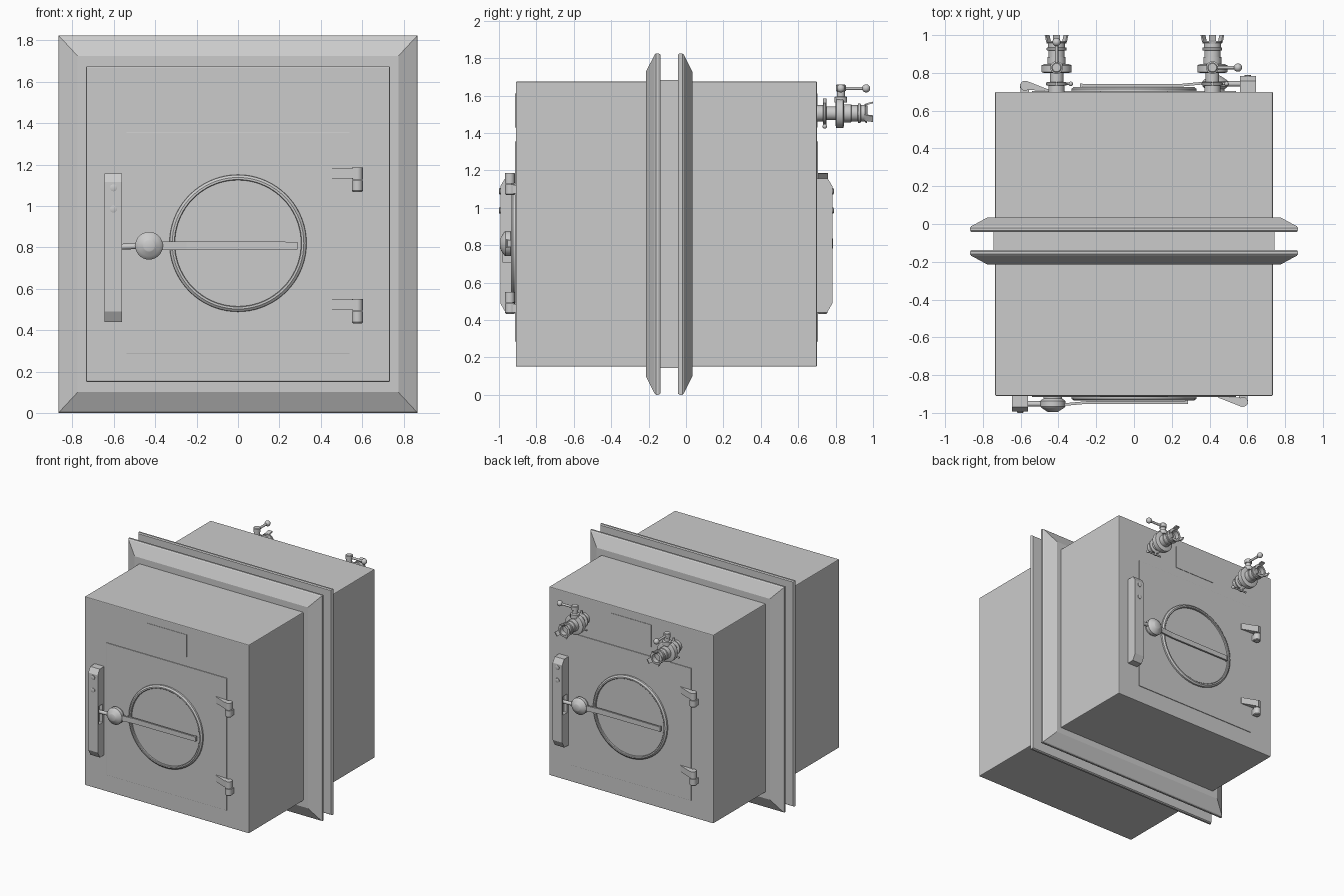
import bpy, bmesh, math
from mathutils import Vector, Matrix

if "Cube" in bpy.data.objects:
    bpy.data.objects.remove(bpy.data.objects["Cube"])


def finish(name, bm, smooth=False, bevel=0.0):
    if bevel:
        bmesh.ops.bevel(bm, geom=bm.edges[:], offset=bevel, segments=2, profile=0.5, affect='EDGES')
    bmesh.ops.remove_doubles(bm, verts=bm.verts[:], dist=1e-6)
    bmesh.ops.recalc_face_normals(bm, faces=bm.faces[:])
    me = bpy.data.meshes.new(name)
    bm.to_mesh(me)
    bm.free()
    ob = bpy.data.objects.new(name, me)
    bpy.context.collection.objects.link(ob)
    if smooth:
        bpy.ops.object.select_all(action='DESELECT')
        bpy.context.view_layer.objects.active = ob
        ob.select_set(True)
        bpy.ops.object.shade_smooth_by_angle(angle=math.radians(35))
    return ob


def box(name, x, y, z, bevel=0.0):
    bm = bmesh.new()
    c = [(a + b) / 2 for a, b in (x, y, z)]
    s = [abs(b - a) for a, b in (x, y, z)]
    bmesh.ops.create_cube(bm, size=1, matrix=Matrix.Translation(c) @ Matrix.Diagonal((*s, 1)))
    return finish(name, bm, bevel=bevel)


def loft(name, rings, closed=False, smooth=False):
    """Skin successive rings of points; cap the ends unless closed."""
    bm = bmesh.new()
    vs = [[bm.verts.new(p) for p in r] for r in rings]
    n = len(vs[0])
    for i in range(len(vs) if closed else len(vs) - 1):
        a, b = vs[i], vs[(i + 1) % len(vs)]
        for j in range(n):
            bm.faces.new((a[j], a[(j + 1) % n], b[(j + 1) % n], b[j]))
    if not closed:
        bm.faces.new(vs[0])
        bm.faces.new(vs[-1])
    return finish(name, bm, smooth)


def lathe(name, profile, loc, axis, seg=32, closed=False):
    """Turn (radius, height) points about an axis through loc."""
    q = Vector(axis).to_track_quat('Z', 'Y')
    ang = [2 * math.pi * k / seg for k in range(seg)]
    rings = [[Vector(loc) + q @ Vector((r * math.cos(a), r * math.sin(a), h)) for a in ang]
             for r, h in profile]
    return loft(name, rings, closed, True)


def rod(name, a, b, r, seg=16):
    d = Vector(b) - Vector(a)
    return lathe(name, [(r, 0), (r, d.length)], a, d, seg)


def ball(name, loc, r):
    bm = bmesh.new()
    bmesh.ops.create_uvsphere(bm, u_segments=20, v_segments=12, radius=r, matrix=Matrix.Translation(loc))
    return finish(name, bm, True)


# Main casing and the sleeve inside the wall
box("front_casing", (-.735, .735), (-.91, -.15), (.15, 1.675), .006)
box("back_casing", (-.735, .735), (-.03, .70), (.15, 1.675), .006)
box("wall_sleeve", (-.743, .743), (-.20, .02), (.142, 1.683))

# Pair of mirrored wall flanges with sloping faces
section = [(0, -.215), (.087, -.168), (.093, -.16), (.093, -.146), (.087, -.137)]
for name, flip in (("front_wall_flange", False), ("back_wall_flange", True)):
    rings = []
    for o, y in section:
        h, z0, z1 = .775 + o, .10 - o * 1.075, 1.725 + o * 1.075
        y = -.18 - y if flip else y
        rings.append([(-h, y, z0), (h, y, z0), (h, y, z1), (-h, y, z1)])
    loft(name, rings)

# Door parts, built in a local frame: face at y = 0, outward is -y
OUT = (0, -1, 0)
parts = [
    box("door", (-.54, .54), (.02, -.005), (.285, 1.355), .002),
    box("sign_plate", (-.18, .18), (.01, -.003), (1.43, 1.61)),
    lathe("window_ring", [(.332, 0), (.330, .016), (.318, .025), (.308, .025), (.305, .022), (.305, 0)],
          (0, 0, .82), OUT, 72, True),
    lathe("window_glass", [(.307, 0), (.307, .010)], (0, 0, .82), OUT, 72),
]

# Lock housing with chamfered ends, bolt slot and two indicator studs
side = [(.01, .44), (-.055, .44), (-.083, .49), (-.083, 1.115), (-.058, 1.156), (.01, 1.156)]
housing = loft("lock_housing", [[(x, y, z) for y, z in side] for x in (-.645, -.56)])
cutter = box("slot_cutter", (-.59, -.5), (-.02, -.07), (.71, .86))
cutter.hide_render = True
mod = housing.modifiers.new("slot", 'BOOLEAN')
mod.operation, mod.object, mod.solver = 'DIFFERENCE', cutter, 'EXACT'
bpy.context.view_layer.objects.active = housing
bpy.ops.object.modifier_apply(modifier=mod.name)
bpy.data.objects.remove(cutter)
parts.append(housing)
for z in (.985, 1.088):
    parts.append(lathe("lock_stud", [(.017, 0), (.017, .088), (.012, .09)], (-.602, 0, z), OUT, 20))

# Turning hub, bolt and bent lever
parts.append(lathe("handle_hub", [(.05, 0), (.05, .015), (.058, .02), (.067, .028), (.067, .055), (.062, .062),
                                  (.05, .07), (.03, .083), (.026, .085)], (-.43, 0, .808), OUT, 32))
parts.append(rod("lock_bolt", (-.60, -.042, .802), (-.43, -.042, .808), .014))
lever = [(-.43, -.048, .021), (-.37, -.046, .021), (-.25, -.035, .021), (.285, -.035, .019)]
parts.append(loft("handle_lever", [[(x, y - .007, .808 - w), (x, y + .007, .808 - w),
                                    (x, y + .007, .808 + w), (x, y - .007, .808 + w)] for x, y, w in lever]))
parts.append(box("lever_end", (.273, .287), (-.044, -.02), (.789, .827), .002))

# Two hinges: knuckle pin with tapered strap on the door
for top in (1.185, .55):
    parts.append(lathe("hinge_upper_knuckle", [(.026, 0), (.026, .056)], (.577, -.032, top - .056), (0, 0, 1), 20))
    parts.append(lathe("hinge_lower_knuckle", [(.022, 0), (.027, .006), (.027, .056)],
                       (.577, -.03, top - .117), (0, 0, 1), 20))
    parts.append(box("hinge_foot", (.555, .60), (.01, -.03), (top - .11, top - .064)))
    strap = [(.445, -.004), (.445, -.009), (.57, -.058), (.588, -.04), (.565, -.01)]
    parts.append(loft("hinge_strap", [[(x, y, z) for x, y in strap] for z in (top - .053, top - .002)]))

# Place the set on the front, and turn a copy onto the back
front = Matrix.Translation((0, -.91, 0))
back = Matrix.Translation((0, .70, 0)) @ Matrix.Rotation(math.pi, 4, 'Z')
for ob in parts:
    twin = ob.copy()
    twin.name = "back_" + ob.name.split(".")[0]
    bpy.context.collection.objects.link(twin)
    twin.matrix_world = back
    ob.matrix_world = front
    ob.name = "front_" + ob.name.split(".")[0]

# Two pipe valves at the top of the back face; levers point different ways
Z = 1.505
for x, d in ((-.41, Vector((0, 1, 0))), (.415, Vector((1, 0, 0)))):
    Y = (0, 1, 0)
    lathe("valve_pipe", [(.043, -.01), (.043, .04), (.036, .045), (.036, .10)], (x, .70, Z), Y, 32)
    lathe("valve_clamp", [(.05, 0), (.057, .004), (.057, .014), (.05, .018)], (x, .733, Z), Y, 32)
    for s in (-1, 1):
        rod("clamp_ear", (x, .742, Z + s * .05), (x, .742, Z + s * .078), .009, 12)
    rod("clamp_screw", (x - .05, .742, Z - .07), (x + .08, .742, Z - .07), .007, 12)
    ball("clamp_screw_head", (x + .075, .742, Z - .07), .012)
    lathe("valve_body", [(.066, 0), (.08, .004), (.08, .040), (.066, .046)], (x, .80, Z), Y, 32)
    lathe("valve_outlet", [(.048, 0), (.048, .04), (.043, .042), (.043, .075), (.052, .077), (.052, .09),
                           (.045, .092), (.045, .115), (.052, .117), (.052, .125), (.034, .127), (.034, .09)],
          (x, .843, Z), Y, 32)
    # coupling claws
    for k in range(3):
        a = math.radians(90 + 120 * k)
        r = Vector((math.cos(a), 0, math.sin(a)))
        t = Vector((-math.sin(a), 0, math.cos(a)))
        rings = []
        for rad, y in ((.045, .955), (.052, .975), (.058, 1.0)):
            c = Vector((x, y, Z))
            rings.append([c + r * (rad + i) + t * j for i, j in
                          ((-.005, -.018), (.004, -.018), (.004, .018), (-.005, .018))])
        loft("coupling_claw", rings)
    # stem and lever
    lathe("valve_stem", [(.034, 0), (.034, .03), (.022, .034), (.022, .06), (.027, .063), (.027, .092), (.022, .096)],
          (x, .828, 1.562), (0, 0, 1), 24)
    base = Vector((x, .828, 1.638))
    rod("valve_lever", base, base + d * .13, .009, 14)
    ball("valve_lever_knob", base + d * .135, .022)
